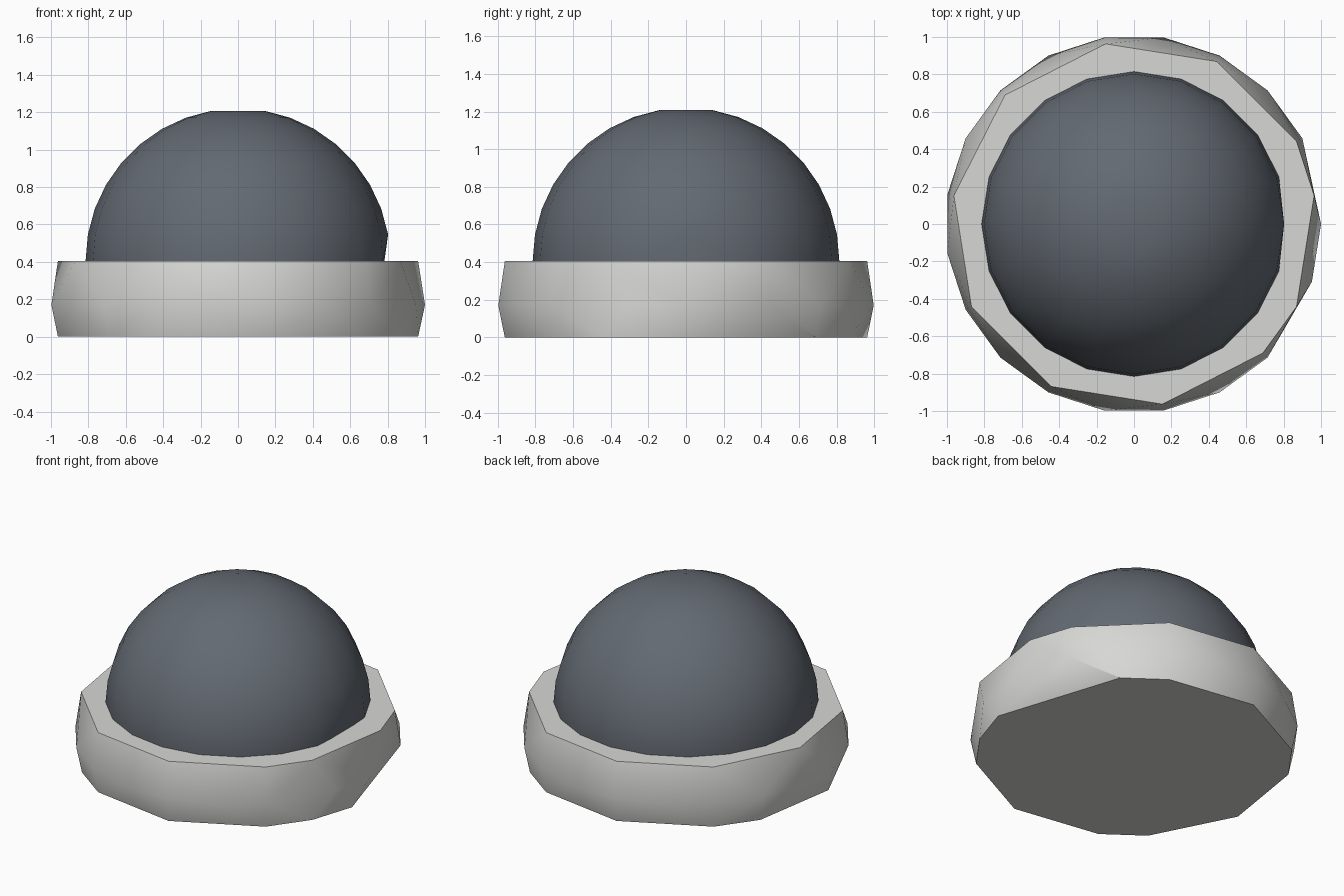
import bpy, bmesh
from math import radians, sin, cos

cube = bpy.data.objects.get("Cube")
if cube:
    bpy.data.objects.remove(cube, do_unlink=True)


def material(name, rgb):
    m = bpy.data.materials.new(name)
    m.use_nodes = True
    m.diffuse_color = (*rgb, 1)
    m.node_tree.nodes["Principled BSDF"].inputs["Base Color"].default_value = (*rgb, 1)
    return m


def ring(radius, z, angles):
    """Points on a horizontal circle at the given angles in degrees."""
    return [(radius * cos(radians(a)), radius * sin(radians(a)), z) for a in angles]


def hull(name, points, mat):
    """Convex faceted solid with smooth shading and kept sharp edges."""
    bm = bmesh.new()
    for p in points:
        bm.verts.new(p)
    result = bmesh.ops.convex_hull(bm, input=bm.verts[:])
    loose = [v for v in bm.verts if not v.link_faces]
    bmesh.ops.delete(bm, geom=loose, context='VERTS')
    bmesh.ops.dissolve_limit(bm, angle_limit=radians(0.5), verts=bm.verts[:], edges=bm.edges[:])
    bmesh.ops.recalc_face_normals(bm, faces=bm.faces[:])
    me = bpy.data.meshes.new(name)
    bm.to_mesh(me)
    bm.free()
    me.materials.append(mat)
    ob = bpy.data.objects.new(name, me)
    bpy.context.collection.objects.link(ob)
    bpy.ops.object.select_all(action='DESELECT')
    ob.select_set(True)
    bpy.context.view_layer.objects.active = ob
    bpy.ops.object.shade_smooth_by_angle(angle=radians(30))
    return ob


light_grey = material("light grey", (0.68, 0.68, 0.66))
slate = material("dark slate", (0.125, 0.143, 0.168))

# Base: irregular bevelled disc, widest below its middle, with one chipped side
top_angles = [9, 27, 63, 99, 135, 171, 207, 243, 279, 315, 333]
bottom_angles = [45, 63, 99, 135, 153, 189, 225, 243, 279, 315, 333, 351]
waist_angles = range(27, 316, 18)
hull("base", ring(0.975, 0, bottom_angles) + ring(1.01, 0.17, waist_angles)
     + ring(1.0, 0.17, [0, -18]) + ring(0.975, 0.405, top_angles), light_grey)

# Dome: faceted sphere with a flat cap, sunk into the base
radius, centre = 0.815, 0.405
points = []
for elevation in range(-10, 81, 10):
    first = 0 if elevation > 0 else 18
    points += ring(radius * cos(radians(elevation)),
                   centre + radius * sin(radians(elevation)), range(first, 360, 18))
hull("dome", points, slate)
